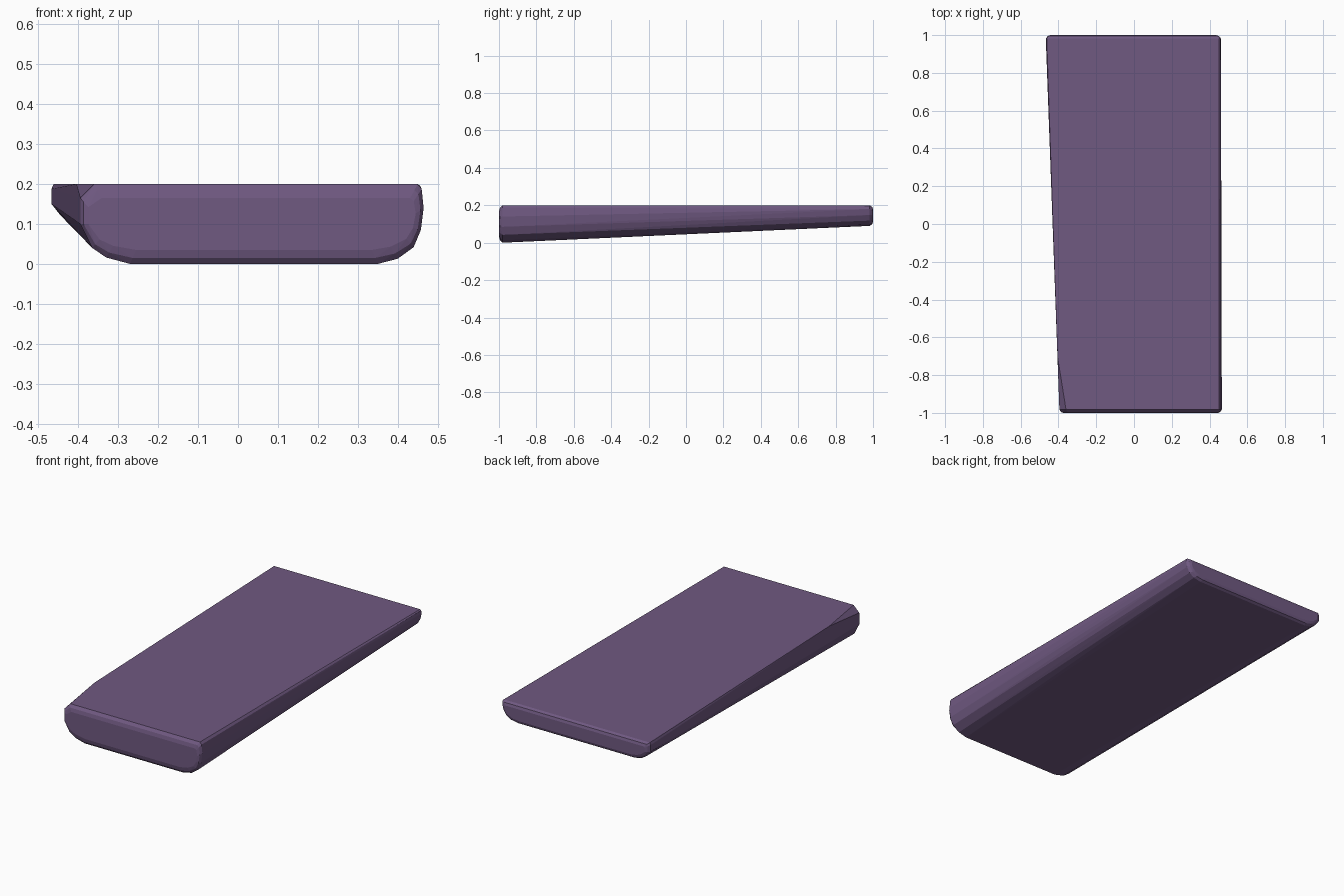
import bpy, bmesh

if "Cube" in bpy.data.objects:
    bpy.data.objects.remove(bpy.data.objects["Cube"])

# Cross-sections (x, z) at the deep front end and the shallow back end
front = [(-0.36, 0.2), (-0.395, 0.165), (-0.395, 0.10), (-0.365, 0.04),
         (-0.33, 0.016), (-0.27, 0.0), (0.35, 0.0), (0.40, 0.013),
         (0.44, 0.042), (0.458, 0.085), (0.465, 0.14), (0.46, 0.188), (0.45, 0.2)]
back = [(-0.462, 0.2), (-0.467, 0.188), (-0.467, 0.15), (-0.445, 0.122),
        (-0.415, 0.101), (-0.37, 0.09), (0.36, 0.09), (0.405, 0.098),
        (0.436, 0.118), (0.453, 0.148), (0.46, 0.18), (0.457, 0.195), (0.45, 0.2)]


def inset(profile, dx, dz):
    """Shrink a profile about its centre for the rounded end caps."""
    xs, zs = zip(*profile)
    cx, cz = (min(xs) + max(xs)) / 2, (min(zs) + max(zs)) / 2
    sx = 1 - 2 * dx / (max(xs) - min(xs))
    sz = 1 - 2 * dz / (max(zs) - min(zs))
    return [(cx + (x - cx) * sx, cz + (z - cz) * sz) for x, z in profile]


# Rings along the length: caps, rounded rims and full sections
rings = [(-1.0, inset(front, 0.02, 0.035)), (-0.995, inset(front, 0.008, 0.015)),
         (-0.982, front), (0.982, back),
         (0.995, inset(back, 0.01, 0.008)), (1.0, inset(back, 0.025, 0.022))]

bm = bmesh.new()
for y, profile in rings:
    for x, z in profile:
        bm.verts.new((x, y, z))
# Point where the front-left corner chamfer fades into the straight side
bm.verts.new((-0.405, -0.7, 0.2))

# Wrap the rings in one convex faceted body
res = bmesh.ops.convex_hull(bm, input=bm.verts[:])
bmesh.ops.delete(bm, geom=[v for v in bm.verts if not v.link_faces], context='VERTS')
bmesh.ops.dissolve_limit(bm, angle_limit=0.01, verts=bm.verts[:], edges=bm.edges[:])
bmesh.ops.recalc_face_normals(bm, faces=bm.faces[:])

mesh = bpy.data.meshes.new("tapered_slab")
bm.to_mesh(mesh)
bm.free()
slab = bpy.data.objects.new("tapered_slab", mesh)
bpy.context.collection.objects.link(slab)

mat = bpy.data.materials.new("muted_purple")
mat.diffuse_color = (0.16, 0.10, 0.22, 1)
mat.use_nodes = True
mat.node_tree.nodes["Principled BSDF"].inputs["Base Color"].default_value = mat.diffuse_color
mesh.materials.append(mat)
